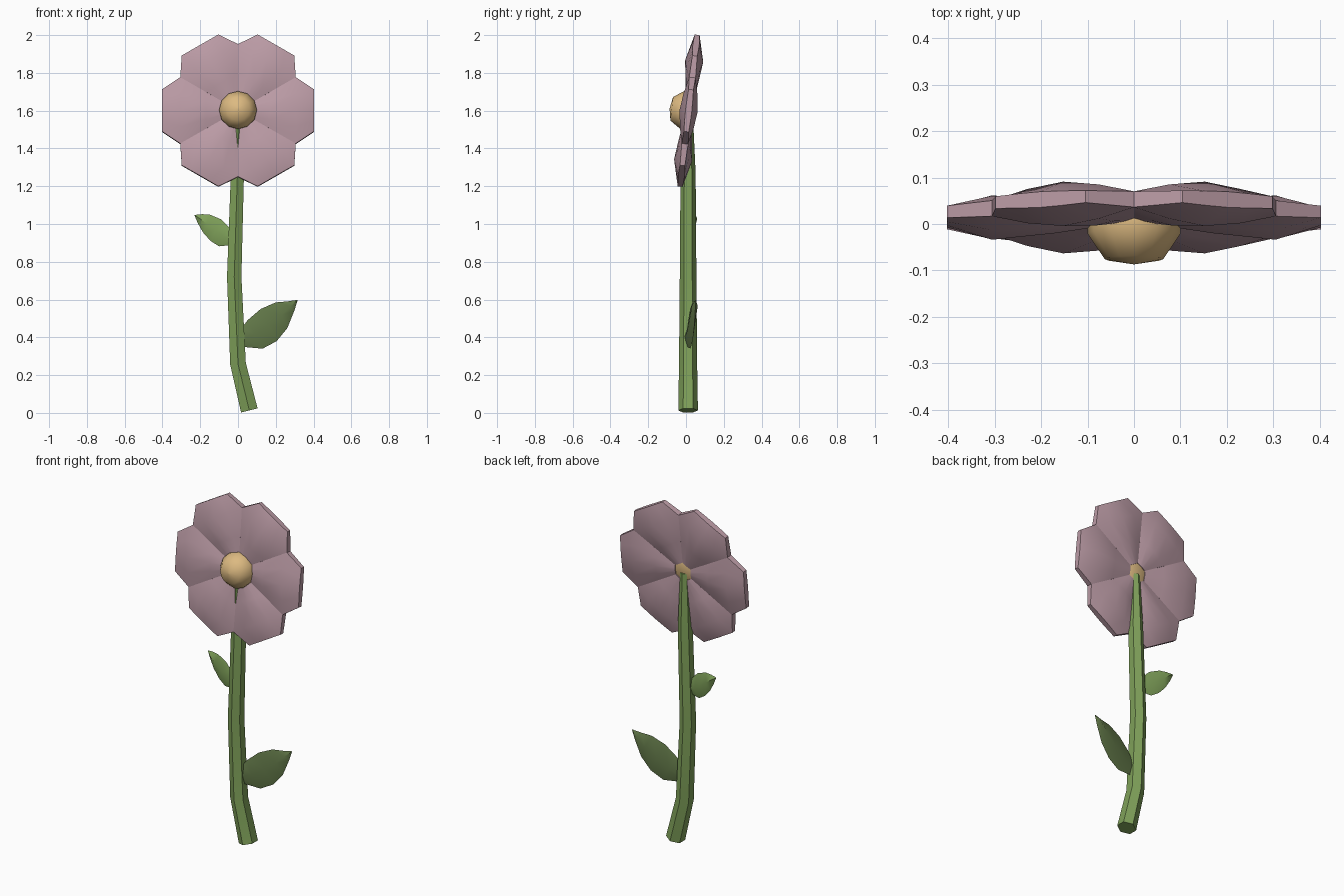
import bpy, bmesh, math
from mathutils import Vector, Matrix

if "Cube" in bpy.data.objects:
    bpy.data.objects.remove(bpy.data.objects["Cube"])


def material(name, rgb):
    m = bpy.data.materials.new(name)
    m.diffuse_color = (*rgb, 1)
    m.use_nodes = True
    m.node_tree.nodes["Principled BSDF"].inputs["Base Color"].default_value = m.diffuse_color
    return m


PINK = material("dusty pink", (0.50, 0.33, 0.38))
YELLOW = material("soft yellow", (0.72, 0.49, 0.22))
GREEN = material("stem green", (0.21, 0.35, 0.10))
DARK = material("dark leaf green", (0.13, 0.20, 0.07))


def loft(name, rings, mat, angle):
    """Skin a list of equal-length closed rings and cap both ends."""
    bm = bmesh.new()
    loops = [[bm.verts.new(p) for p in ring] for ring in rings]
    n = len(loops[0])
    for a, b in zip(loops, loops[1:]):
        for i in range(n):
            j = (i + 1) % n
            bm.faces.new((a[i], a[j], b[j], b[i]))
    bm.faces.new(loops[0])
    bm.faces.new(loops[-1])
    bmesh.ops.remove_doubles(bm, verts=bm.verts, dist=0.0005)
    bmesh.ops.recalc_face_normals(bm, faces=bm.faces)
    mesh = bpy.data.meshes.new(name)
    bm.to_mesh(mesh)
    bm.free()
    mesh.materials.append(mat)
    obj = bpy.data.objects.new(name, mesh)
    bpy.context.collection.objects.link(obj)
    bpy.ops.object.select_all(action='DESELECT')
    obj.select_set(True)
    bpy.context.view_layer.objects.active = obj
    bpy.ops.object.shade_smooth_by_angle(angle=math.radians(angle))
    return obj


# Flower head leans slightly back at the top
HEAD = Matrix.Translation((0, 0.014, 1.6)) @ Matrix.Rotation(math.radians(-6.4), 4, 'X')

# Six pillowy petals: (distance, half width, ridge half depth, rim half depth)
PETAL = [(0.05, 0.029, 0.016, 0.012), (0.17, 0.098, 0.034, 0.014),
         (0.305, 0.177, 0.048, 0.017), (0.402, 0.112, 0.017, 0.013)]
for k in range(6):
    turn = HEAD @ Matrix.Rotation(math.radians(60 * k), 4, 'Y')
    rings = []
    for r, w, ridge, rim in PETAL:
        ring = []
        for side in (-1, 1):
            for t in (-1, -0.5, 0, 0.5, 1):
                depth = rim + (ridge - rim) * (1 - abs(t) ** 1.5)
                ring.append(turn @ Vector((r, side * depth, -side * t * w)))
        rings.append(ring)
    loft(f"petal_{k + 1}", rings, PINK, 50)

# Domed flower centre
DOME = [(0.05, 0.012), (0.1, -0.012), (0.1, -0.035), (0.063, -0.09), (0.0, -0.101)]
rings = [[HEAD @ Vector((r * math.cos(a), y, r * math.sin(a)))
          for a in (math.tau * i / 12 for i in range(12))] for r, y in DOME[:-1]]
rings.append([HEAD @ Vector((0.003 * math.cos(math.tau * i / 12), DOME[-1][1],
                             0.003 * math.sin(math.tau * i / 12))) for i in range(12)])
loft("flower_centre", rings, YELLOW, 50)

# Six-sided bent stem: (x, z, radius, lean of the ring)
STEM = [(0.06, 0.013, 0.052, -0.24), (0.0, 0.26, 0.048, -0.1), (-0.02, 0.72, 0.044, 0.0),
        (-0.003, 1.27, 0.04, 0.02), (0.0, 1.59, 0.025, 0.0)]
rings = []
for x, z, r, lean in STEM:
    tilt = Matrix.Rotation(lean, 4, 'Y')
    rings.append([Vector((x, 0.011, z)) + tilt @ Vector(
        (r * math.sin(math.tau * i / 6), r * math.cos(math.tau * i / 6), 0)) for i in range(6)])
loft("stem", rings, GREEN, 50)


def leaf(name, rows, mat, lean):
    """Lens-shaped leaf from pairs of upper and lower outline points."""
    rings = []
    for k, (x1, z1, x2, z2) in enumerate(rows):
        half = 0.016 if k < len(rows) - 1 else 0.002
        a = Vector((x1, 0.0, z1))
        b = Vector((x2, 0.0, z2))
        ring = [a, a.lerp(b, 0.5) - Vector((0, half, 0)), b,
                a.lerp(b, 0.5) + Vector((0, half, 0))]
        for p in ring:
            p.y += 0.007 + lean * (abs(p.x) - 0.02)
        rings.append(ring)
    loft(name, rings, mat, 40)


BIG = [(0.02, 0.45, 0.02, 0.35), (0.05, 0.49, 0.13, 0.34), (0.12, 0.55, 0.205, 0.38),
       (0.2, 0.585, 0.262, 0.45), (0.26, 0.59, 0.298, 0.54), (0.313, 0.598, 0.315, 0.594)]
leaf("large_leaf", BIG, DARK, 0.15)
SMALL = [(-0.02, 0.96, -0.02, 0.89), (-0.05, 0.985, -0.1, 0.882), (-0.09, 1.025, -0.145, 0.91),
         (-0.15, 1.05, -0.185, 0.955), (-0.19, 1.052, -0.213, 1.005), (-0.23, 1.048, -0.23, 1.045)]
leaf("small_leaf", SMALL, GREEN, 0.2)
